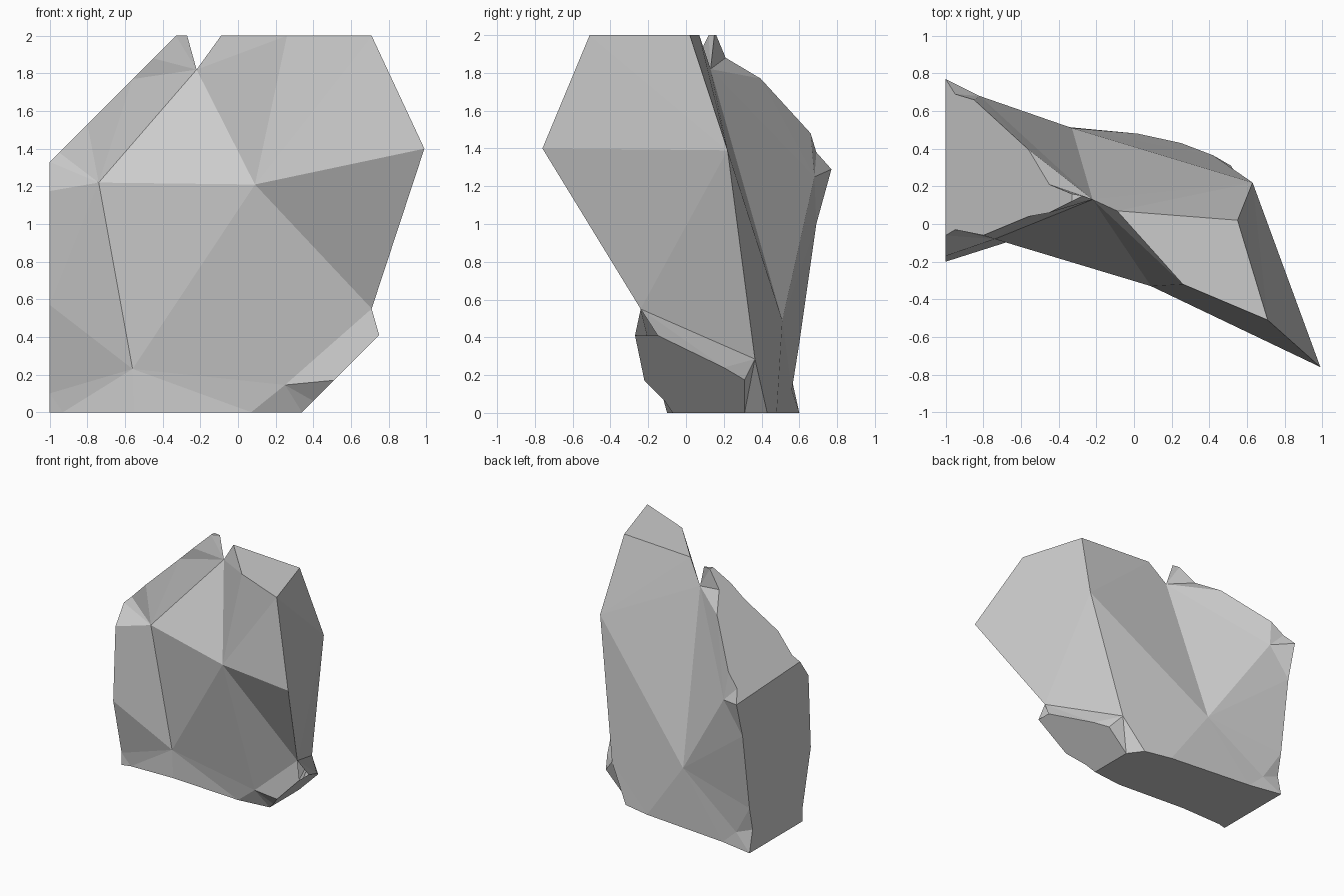
import bpy, bmesh
from mathutils import Vector
from mathutils.geometry import delaunay_2d_cdt

if "Cube" in bpy.data.objects:
    bpy.data.objects.remove(bpy.data.objects["Cube"])

# Flat cut planes, each profile given in its own plane
def left(*p):    return [(-1.0, y, z) for y, z in p]
def slant(*p):   return [(x, y, round(x + 2.33, 3)) for x, y in p]
def top(*p):     return [(x, y, 2.0) for x, y in p]
def bottom(*p):  return [(x, y, 0.0) for x, y in p]
def chamfer(*p): return [(round(z + 0.34, 3), y, z) for y, z in p]

left_front = left((-.06, 1.33), (-.17, 1.175), (-.2, .57), (-.09, .1), (-.09, 0))
left_back = left((.6, 0), (.56, .18), (.6, .37), (.69, 1.0), (.77, 1.29))
slant_front = slant((-.45, .06), (-.56, .04), (-.8, -.06), (-.95, -.03))
slant_back = slant((-.95, .69), (-.85, .66), (-.56, .395), (-.45, .21))
tip_front, tip, tip_back = top((-.33, .12), (-.27, .15), (-.33, .16))
top_right, top_mid, top_notch, top_rear = top((.71, -.51), (.26, -.32), (-.09, .07), (.55, .02))
bottom_front = bottom((-.93, -.07), (-.55, -.06), (.07, -.1), (.34, -.07))
bottom_back = bottom((.34, .31), (.25, .43), (.02, .48), (-.72, .55))
chamfer_front = chamfer((-.11, .06), (-.22, .17), (-.27, .41))
chamfer_back = chamfer((-.15, .41), (.2, .24), (.31, .175))

# Ridge nodes of the rough front and back
notch, nose, corner, hip = (-.22, .13, 1.82), (.09, -.33, 1.21), (.99, -.76, 1.4), (.71, -.24, .55)
brow, foot, toe = (-.74, -.08, 1.22), (-.56, -.06, .23), (.25, -.14, .145)
shoulder, heel, spine = (.63, .22, 1.39), (.42, .365, .285), (-.33, .51, .49)
ear, tail = (-.82, .68, 1.25), (-.85, .56, .12)

bm = bmesh.new()
cache = {}

def vert(p):
    if p not in cache:
        cache[p] = bm.verts.new(p)
    return cache[p]

def face(points):
    vs = [vert(p) for p in points]
    if len(set(vs)) > 2 and not bm.faces.get(vs):
        bm.faces.new(vs)

def sheet(rim, inner, ridges):
    """Triangulate a rough side, seen along y, keeping its ridges."""
    pts = rim + inner
    edges = [(pts.index(a), pts.index(b)) for a, b in ridges]
    flat = [Vector((p[0], p[2])) for p in pts]
    _, _, tris, orig, _, _ = delaunay_2d_cdt(flat, edges, [list(range(len(rim)))], 1, 1e-6)
    for t in tris:
        if all(orig[i] for i in t):
            face([pts[orig[i][0]] for i in t])

# Rough front
front_rim = (left_front + bottom_front + chamfer_front + [hip, corner, top_right, top_mid,
             top_notch, notch, tip, tip_front] + slant_front)
sheet(front_rim, [nose, brow, foot, toe], [
    (brow, foot), (brow, nose), (brow, notch), (nose, notch), (nose, top_mid), (nose, corner),
    (nose, hip), (nose, foot), (foot, left_front[2]), (brow, left_front[1]),
    (brow, slant_front[3]), (brow, slant_front[1]), (notch, slant_front[0]),
    (notch, slant_front[1]), (hip, toe), (toe, bottom_front[2]), (toe, bottom_front[3]),
    (toe, chamfer_front[1])])

# Rough back
back_rim = (left_back[::-1] + bottom_back[::-1] + chamfer_back[::-1] + [chamfer_front[2], hip,
            corner, top_right, top_rear, top_notch, notch, tip, tip_back] + slant_back[::-1])
sheet(back_rim, [shoulder, heel, spine, ear, tail], [
    (corner, shoulder), (shoulder, hip), (shoulder, heel), (shoulder, spine), (shoulder, notch),
    (shoulder, top_rear), (spine, notch), (spine, ear), (spine, tail), (spine, bottom_back[2]),
    (heel, bottom_back[1]), (heel, hip), (heel, chamfer_back[2]), (notch, slant_back[3]),
    (ear, left_back[3]), (ear, left_back[4]), (tail, left_back[1]), (tail, bottom_back[3])])

# Flat cut faces
face(left_front + left_back)
face([tip_front] + slant_front + [left_front[0], left_back[-1]] + slant_back + [tip_back])
face([tip_front, tip, tip_back])
face([top_right, top_mid, top_notch, top_rear])
face([left_front[-1]] + bottom_front + bottom_back + [left_back[0]])
face([bottom_front[3]] + chamfer_front + chamfer_back + [bottom_back[0]])

bmesh.ops.recalc_face_normals(bm, faces=bm.faces)
mesh = bpy.data.meshes.new("rock")
bm.to_mesh(mesh)
bm.free()
rock = bpy.data.objects.new("rock", mesh)
bpy.context.collection.objects.link(rock)
